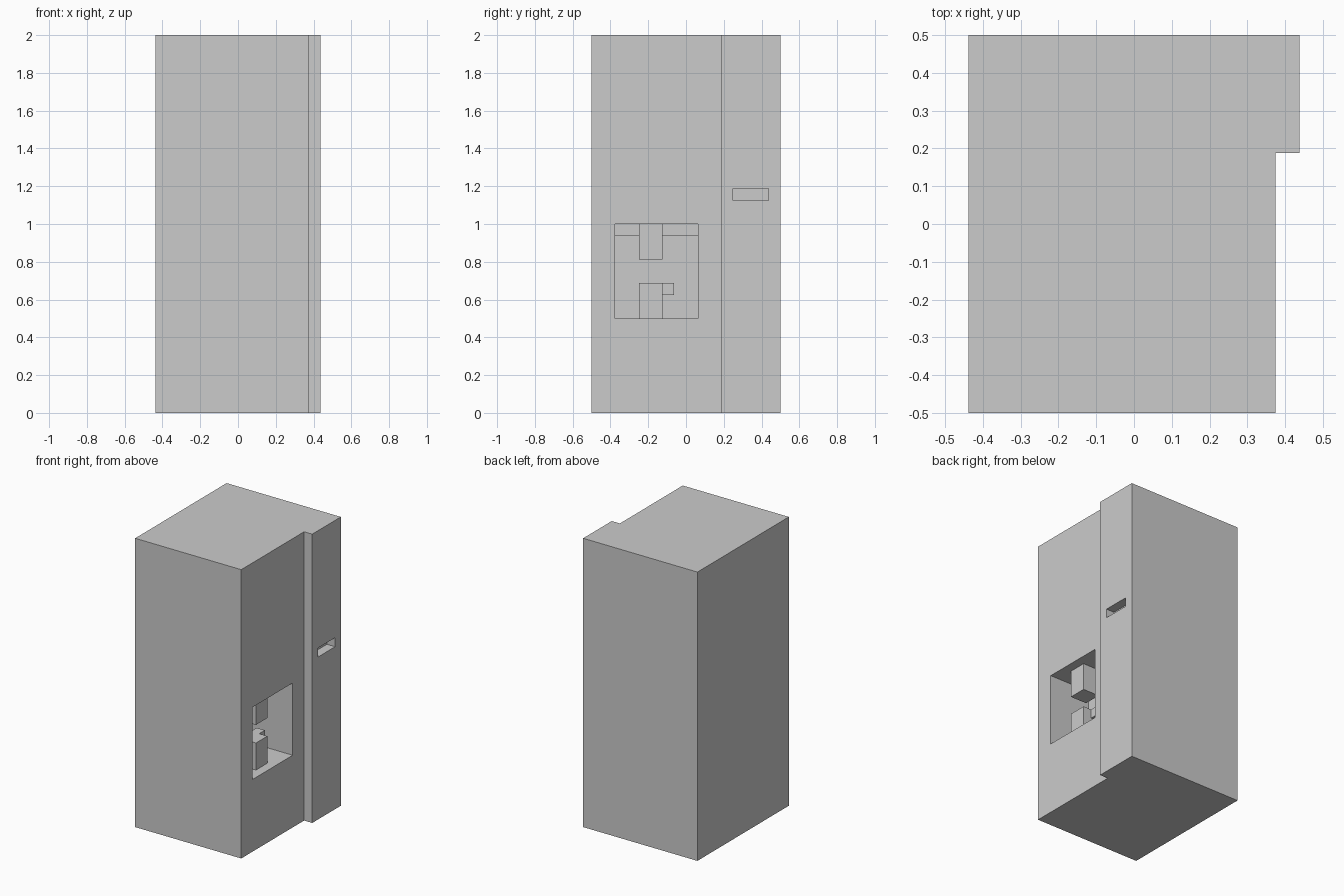
import bpy, bmesh

if "Cube" in bpy.data.objects:
    bpy.data.objects.remove(bpy.data.objects["Cube"])


def prism(name, profile, axis, lo, hi):
    """Extrude a 2D profile: axis 'z' takes (x, y) points, axis 'y' takes (x, z) points."""
    bm = bmesh.new()
    place = (lambda a, b, t: (a, b, t)) if axis == 'z' else (lambda a, b, t: (a, t, b))
    face = bm.faces.new([bm.verts.new(place(a, b, lo)) for a, b in profile])
    moved = bmesh.ops.extrude_face_region(bm, geom=[face])['geom']
    bmesh.ops.translate(bm, verts=[v for v in moved if isinstance(v, bmesh.types.BMVert)],
                        vec=place(0, 0, hi - lo))
    bmesh.ops.recalc_face_normals(bm, faces=bm.faces)
    mesh = bpy.data.meshes.new(name)
    bm.to_mesh(mesh)
    bm.free()
    obj = bpy.data.objects.new(name, mesh)
    bpy.context.collection.objects.link(obj)
    return obj


def box(name, x, y, z):
    return prism(name, [(x[0], y[0]), (x[1], y[0]), (x[1], y[1]), (x[0], y[1])], 'z', *z)


def cut(target, cutter):
    mod = target.modifiers.new(cutter.name, 'BOOLEAN')
    mod.operation = 'DIFFERENCE'
    mod.solver = 'EXACT'
    mod.object = cutter
    bpy.context.view_layer.objects.active = target
    bpy.ops.object.modifier_apply(modifier=mod.name)
    bpy.data.objects.remove(cutter)


# Cabinet with the raised panel along its back right side
cabinet = prism('cabinet', [(-0.4375, -0.5), (0.375, -0.5), (0.375, 0.1875),
                            (0.4375, 0.1875), (0.4375, 0.5), (-0.4375, 0.5)], 'z', 0, 2)

# Dispensing niche, its ceiling stepping down at the back
niche = [(0.5, 0.5), (0.5, 1.0), (0.125, 1.0), (0.125, 0.9375), (0.0625, 0.9375), (0.0625, 0.5)]
cut(cabinet, prism('niche_cutter', niche, 'y', -0.375, 0.0625))

# Slot in the raised panel
cut(cabinet, box('slot_cutter', (0.375, 0.5), (0.25, 0.4375), (1.125, 1.1875)))

# Nozzle above, cup below with its small handle
box('nozzle', (0.1875, 0.3125), (-0.25, -0.125), (0.8125, 1.0))
box('cup', (0.1875, 0.3125), (-0.25, -0.125), (0.5, 0.6875))
box('cup_handle', (0.1875, 0.25), (-0.125, -0.0625), (0.625, 0.6875))
